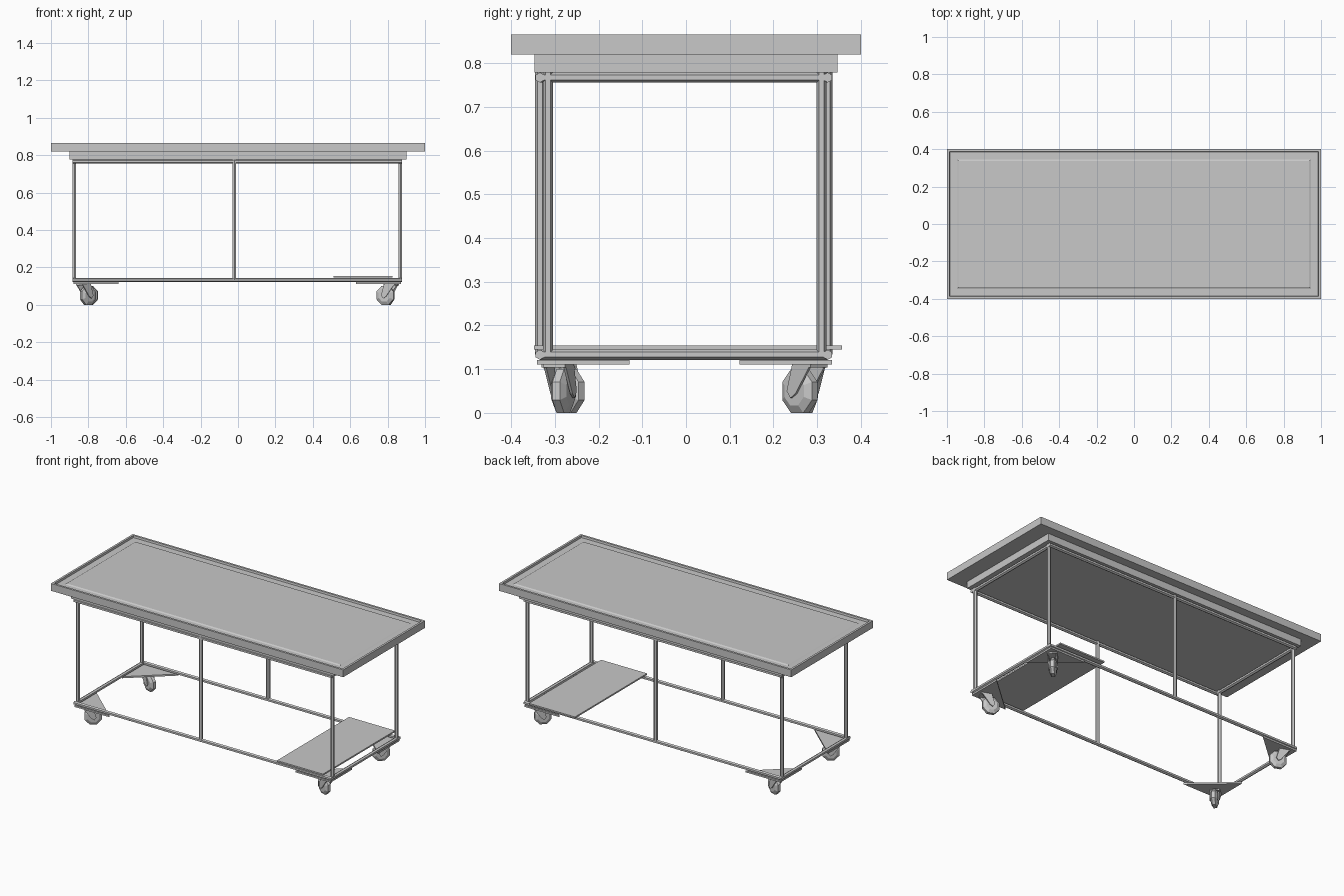
import bpy, bmesh, math
from mathutils import Vector, Matrix

cube = bpy.data.objects.get("Cube")
if cube:
    bpy.data.objects.remove(cube, do_unlink=True)

grey = bpy.data.materials.new("metal_grey")
grey.use_nodes = True
colour = (0.58, 0.58, 0.58, 1)
grey.diffuse_color = colour
grey.node_tree.nodes["Principled BSDF"].inputs["Base Color"].default_value = colour


def finish(name, bm, matrix=None):
    bmesh.ops.recalc_face_normals(bm, faces=bm.faces)
    mesh = bpy.data.meshes.new(name)
    bm.to_mesh(mesh)
    bm.free()
    mesh.materials.append(grey)
    obj = bpy.data.objects.new(name, mesh)
    if matrix:
        obj.matrix_world = matrix
    bpy.context.collection.objects.link(obj)
    return obj


def loft(name, rings, matrix=None):
    """Skin matching rings of points and cap both ends."""
    bm = bmesh.new()
    loops = [[bm.verts.new(p) for p in ring] for ring in rings]
    n = len(loops[0])
    for a, b in zip(loops, loops[1:]):
        for i in range(n):
            j = (i + 1) % n
            bm.faces.new((a[i], a[j], b[j], b[i]))
    bm.faces.new(loops[0][::-1])
    bm.faces.new(loops[-1])
    return finish(name, bm, matrix)


def rect(x0, x1, y0, y1, z):
    return [(x0, y0, z), (x1, y0, z), (x1, y1, z), (x0, y1, z)]


def centred(hx, hy, z):
    return rect(-hx, hx, -hy, hy, z)


def tube(name, start, end, radius=0.0115, sides=6):
    start, end = Vector(start), Vector(end)
    axis = end - start
    bm = bmesh.new()
    bmesh.ops.create_cone(bm, cap_ends=True, segments=sides, radius1=radius,
                          radius2=radius, depth=axis.length)
    turn = axis.to_track_quat("Z", "Y").to_matrix().to_4x4()
    return finish(name, bm, Matrix.Translation((start + end) / 2) @ turn)


# Tabletop with raised rim, shallow channel and inner panel
loft("tabletop", [centred(1, 0.4, 0.82), centred(1, 0.4, 0.865),
                  centred(0.987, 0.387, 0.865), centred(0.985, 0.385, 0.853),
                  centred(0.945, 0.345, 0.853), centred(0.937, 0.337, 0.858)])
loft("apron", [centred(0.902, 0.346, 0.778), centred(0.902, 0.346, 0.82)])

# Tubular frame: rails at two heights, corner legs and middle legs
LEFT, RIGHT, MID = -0.875, 0.868, -0.02
FRONT, BACK = -0.334, 0.324
LOW, HIGH = 0.133, 0.767
for level, z in (("lower", LOW), ("upper", HIGH)):
    for side, y in (("front", FRONT), ("back", BACK)):
        tube(f"{level}_{side}_rail", (LEFT - 0.01, y, z), (RIGHT + 0.01, y, z))
    for side, x in (("left", RIGHT), ("right", LEFT)):
        tube(f"{level}_{side}_rail", (x, FRONT, z), (x, BACK, z))
for side, y, inset in (("front", FRONT, 0.018), ("back", BACK, -0.014)):
    for end, x in (("left", RIGHT), ("right", LEFT)):
        tube(f"{side}_{end}_leg", (x, y + inset, LOW), (x, y + inset, 0.78))
    tube(f"{side}_middle_leg", (MID, y, LOW), (MID, y, 0.78))

# Low shelf at one end
loft("shelf", [rect(0.51, 0.825, -0.348, 0.357, z) for z in (0.145, 0.154)])


def caster(name, x, y, heading):
    """Swivel caster: u is the trailing direction, the axle runs across it."""
    place = Matrix.Translation((x, y, 0)) @ Matrix.Rotation(math.radians(heading), 4, "Z")
    # Faceted wheel with chamfered tread
    rings = []
    for across, r in ((-0.019, 0.034), (-0.009, 0.052), (0.009, 0.052), (0.019, 0.034)):
        angles = [math.tau * (i + 0.5) / 8 for i in range(8)]
        rings.append([(0.036 + r * math.cos(a), across, 0.05 + r * math.sin(a) * 1.04)
                      for a in angles])
    loft(name + "_wheel", rings, place)
    # Tapered fork cheeks and crown
    cheek = [(-0.026, 0.112), (0.034, 0.112), (0.052, 0.05), (0.04, 0.034), (0.024, 0.044)]
    for tag, s in (("outer", 1), ("inner", -1)):
        loft(f"{name}_{tag}_cheek",
             [[(u, s * w, z) for u, z in cheek] for w in (0.021, 0.027)], place)
    loft(name + "_crown", [rect(-0.026, 0.034, -0.027, 0.027, z) for z in (0.104, 0.112)], place)


# Triangular corner plates with casters beneath
corners = (("front_left", 0.872, -0.341, 160), ("back_left", 0.872, 0.334, 225),
           ("front_right", -0.88, -0.341, 40), ("back_right", -0.88, 0.334, -20))
for name, x, y, heading in corners:
    sx, sy = math.copysign(1, x), math.copysign(1, y)
    loft(name + "_corner_plate",
         [[(x, y, z), (x - sx * 0.24, y, z), (x, y - sy * 0.212, z)] for z in (0.111, 0.121)])
    caster(name + "_caster", x - sx * 0.05, y - sy * 0.048, heading)
